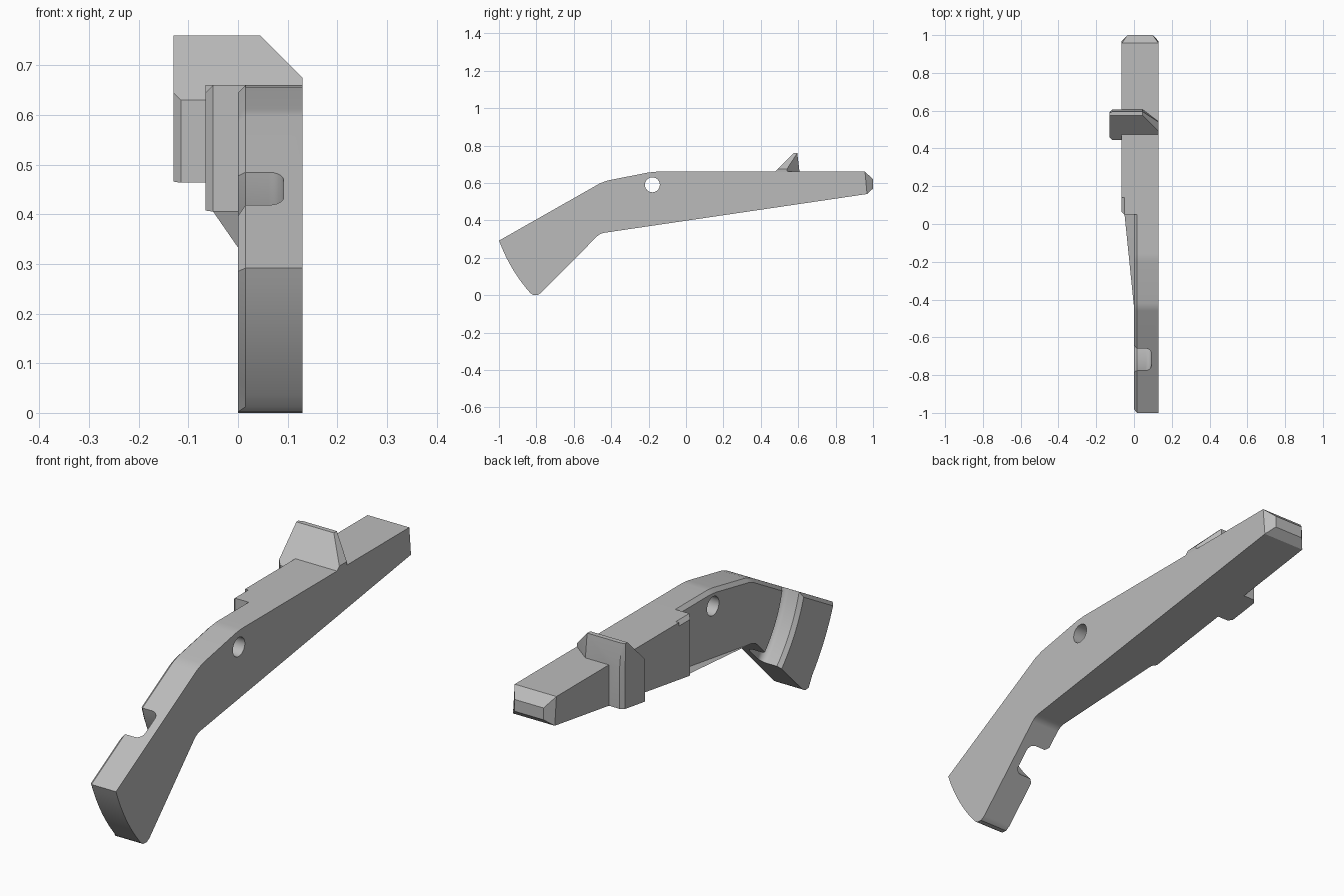
import bpy, bmesh
from math import sin, cos, pi, radians
from mathutils import Vector

cube = bpy.data.objects.get("Cube")
if cube:
    bpy.data.objects.remove(cube, do_unlink=True)

grey = bpy.data.materials.new("plain_grey")
grey.use_nodes = True
colour = (0.5, 0.5, 0.5, 1)
grey.diffuse_color = colour
grey.node_tree.nodes["Principled BSDF"].inputs["Base Color"].default_value = colour

PIVOT_Y, PIVOT_Z = -0.18, 0.59


def polar(r, deg):
    """Point in the side plane, measured from the pivot."""
    a = radians(deg)
    return PIVOT_Y + r * cos(a), PIVOT_Z + r * sin(a)


def finish(name, bm):
    bmesh.ops.recalc_face_normals(bm, faces=bm.faces)
    mesh = bpy.data.meshes.new(name)
    bm.to_mesh(mesh)
    bm.free()
    mesh.materials.append(grey)
    obj = bpy.data.objects.new(name, mesh)
    bpy.context.collection.objects.link(obj)
    return obj


def loft(rings):
    """Closed solid through equal-sized rings of points."""
    bm = bmesh.new()
    loops = [[bm.verts.new(p) for p in ring] for ring in rings]
    n = len(loops[0])
    for a, b in zip(loops, loops[1:]):
        for i in range(n):
            j = (i + 1) % n
            bm.faces.new((a[i], a[j], b[j], b[i]))
    bm.faces.new(loops[0])
    bm.faces.new(loops[-1])
    bmesh.ops.recalc_face_normals(bm, faces=bm.faces)
    return bm


def prism(profile, x0, x1):
    return loft([[(x, y, z) for y, z in profile] for x in (x0, x1)])


def hull(name, points):
    bm = bmesh.new()
    for p in points:
        bm.verts.new(p)
    res = bmesh.ops.convex_hull(bm, input=bm.verts)
    loose = [v for v in bm.verts if not v.link_faces]
    bmesh.ops.delete(bm, geom=loose, context="VERTS")
    bmesh.ops.dissolve_limit(bm, angle_limit=radians(1), verts=bm.verts, edges=bm.edges)
    return finish(name, bm)


def combine(obj, tool, operation):
    """Apply a boolean and drop the tool object."""
    tool.hide_render = True
    mod = obj.modifiers.new("cut", "BOOLEAN")
    mod.object, mod.operation, mod.solver = tool, operation, "EXACT"
    bpy.context.view_layer.update()
    result = obj.evaluated_get(bpy.context.evaluated_depsgraph_get())
    mesh = bpy.data.meshes.new_from_object(result)
    obj.modifiers.clear()
    obj.data = mesh
    bpy.data.objects.remove(tool, do_unlink=True)


# Thin front arm: side profile with a curved nose swept about the pivot
RIGHT, TOP = 0.13, 0.66


def bottom(y):
    return 0.398 + 0.1475 * y


nose = [polar(0.872, 200 + 21.5 * i / 10) for i in range(11)]
profile = nose + [(-0.818, 0.002), (-0.795, 0), (-0.775, 0.012),
                  (-0.475, 0.315), (-0.46, 0.326), (-0.44, bottom(-0.44)),
                  (0.08, bottom(0.08)), (0.08, TOP),
                  (-0.16, TOP), (-0.2, 0.656), (-0.42, 0.613), (-0.46, 0.598)]
bm = prism(profile, 0, RIGHT)
rim = []
for e in bm.edges:
    if all(abs(v.co.x) < 1e-5 for v in e.verts):
        side = min(e.link_faces, key=lambda f: abs(f.normal.x))
        if side.normal.z > 0.2 or side.normal.y < -0.6:
            rim.append(e)
bmesh.ops.bevel(bm, geom=rim, offset=0.015, offset_type="OFFSET",
                segments=1, affect="EDGES")
arm = finish("lever_arm", bm)

# Curved groove with rounded floor and flared mouth
IN, OUT, DEPTH, FIL = 0.491, 0.62, 0.092, 0.03
section = [(IN - 0.03, -0.015), (IN, 0.015)]
section += [(IN + FIL - FIL * cos(a), DEPTH - FIL + FIL * sin(a))
            for a in [pi / 2 * i / 5 for i in range(6)]]
section += [(OUT - FIL + FIL * sin(a), DEPTH - FIL + FIL * cos(a))
            for a in [pi / 2 * i / 5 for i in range(6)]]
section += [(OUT, 0.015), (OUT + 0.03, -0.015)]
groove = finish("groove_cutter", loft(
    [[(x, *polar(r, 180 + 3 * k)) for r, x in section] for k in range(21)]))
combine(arm, groove, "DIFFERENCE")

# Thick rear block with chamfered front edge and tapered tail
LEFT, C = -0.065, 0.015
pts = []
for x, y in ((LEFT + C, 0.05), (LEFT, 0.05 + C), (RIGHT, 0.05)):
    pts += [(x, y, bottom(y)), (x, y, TOP)]
for x in (LEFT, RIGHT):
    pts += [(x, 0.957, TOP), (x, 0.968, bottom(0.968))]
for x in (LEFT + 0.03, RIGHT - 0.03):
    pts += [(x, 1, 0.57), (x, 1, 0.62)]
block = hull("rear_block", pts)
corner = [(LEFT - C, TOP - 2 * C), (LEFT + 2 * C, TOP + C), (LEFT - C, TOP + C)]
chamfer = finish("chamfer_cutter", loft(
    [[(x, y, z) for x, z in corner] for y in (0, 0.14)]))
combine(block, chamfer, "DIFFERENCE")
combine(arm, block, "UNION")

# Pivot hole through the arm
pin = finish("pivot_cutter", prism([polar(0.04, i * 360 / 32) for i in range(32)], -0.2, 0.3))
combine(arm, pin, "DIFFERENCE")

# Catch fin across the top, with its right corner cut away
EDGE = -0.13
fin = [(x, 0.475, TOP) for x in (EDGE + C, RIGHT)]
fin += [(RIGHT, 0.49, 0.675), (RIGHT, 0.54, 0.675), (RIGHT, 0.542, TOP)]
for x in (EDGE + C, 0.045):
    fin += [(x, 0.575, 0.76), (x, 0.595, 0.76), (x, 0.607, TOP)]
fin += [(x, y, 0.62) for x, y in ((EDGE + C, 0.475), (RIGHT - 0.01, 0.475),
                                  (RIGHT - 0.01, 0.54), (0.045, 0.6), (EDGE + C, 0.6))]
catch = hull("catch_fin", fin)

# Side plate of the catch, chamfered on its outer front and rear edges
plate = []
for x, inset in ((EDGE, C), (EDGE + C, 0), (LEFT + 0.01, 0)):
    y0, y1 = 0.445 + inset, 0.607 - inset
    plate += [(x, y0, bottom(y0)), (x, y0, y0 + 0.185),
              (x, y1, bottom(y1)), (x, y1, TOP),
              (x, 0.575, 0.76), (x, 0.595 - inset / 2, 0.76)]
combine(catch, hull("catch_plate", plate), "UNION")

# Clean up flat areas and shade
for obj in (arm, catch):
    bm = bmesh.new()
    bm.from_mesh(obj.data)
    bmesh.ops.remove_doubles(bm, verts=bm.verts, dist=1e-4)
    bmesh.ops.dissolve_limit(bm, angle_limit=radians(0.5), verts=bm.verts, edges=bm.edges)
    bm.to_mesh(obj.data)
    bm.free()
    bpy.ops.object.select_all(action="DESELECT")
    obj.select_set(True)
    bpy.context.view_layer.objects.active = obj
    bpy.ops.object.shade_smooth_by_angle(angle=radians(25))
    weighted = obj.modifiers.new("even_shading", "WEIGHTED_NORMAL")
    weighted.keep_sharp = True
